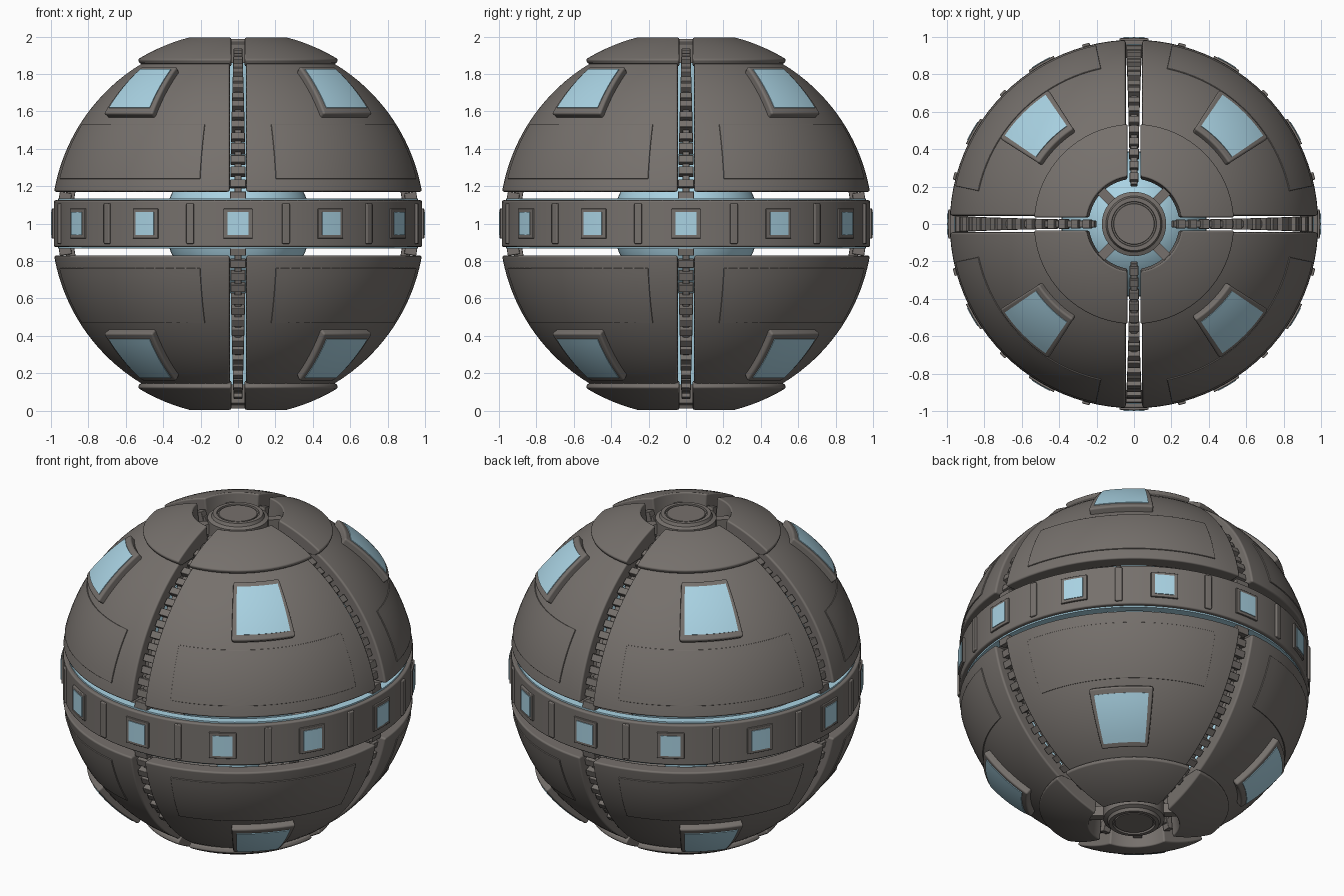
import bpy, bmesh
from math import sin, cos, asin, sqrt, radians, pi
from mathutils import Matrix, Vector

if "Cube" in bpy.data.objects:
    bpy.data.objects.remove(bpy.data.objects["Cube"], do_unlink=True)


def material(name, color, rough):
    m = bpy.data.materials.new(name)
    m.use_nodes = True
    m.diffuse_color = color
    bsdf = m.node_tree.nodes["Principled BSDF"]
    bsdf.inputs["Base Color"].default_value = color
    bsdf.inputs["Roughness"].default_value = rough
    return m


GREY = material("warm grey metal", (0.18, 0.163, 0.15, 1), 0.6)
BLUE = material("pale blue glass", (0.40, 0.65, 0.77, 1), 0.4)
CENTRE = Vector((0, 0, 1))


def finish(name, bm, mat, bevel=0):
    """Turn a bmesh centred on the origin into a shaded object."""
    bmesh.ops.recalc_face_normals(bm, faces=bm.faces)
    mesh = bpy.data.meshes.new(name)
    bm.to_mesh(mesh)
    bm.free()
    mesh.materials.append(mat)
    ob = bpy.data.objects.new(name, mesh)
    ob.location = CENTRE
    bpy.context.collection.objects.link(ob)
    bpy.ops.object.select_all(action='DESELECT')
    ob.select_set(True)
    bpy.context.view_layer.objects.active = ob
    bpy.ops.object.shade_smooth_by_angle(angle=radians(30))
    if bevel:
        mod = ob.modifiers.new("soft edges", 'BEVEL')
        mod.width = bevel
        mod.segments = 2
        mod.limit_method = 'ANGLE'
        mod.angle_limit = radians(40)
        mod.harden_normals = True
    return ob


def repeat(bm, count, mirror=True):
    """Copy the geometry around z, and below the equator as well."""
    base = bm.verts[:] + bm.edges[:] + bm.faces[:]
    signs = (1, -1) if mirror else (1,)
    for k in range(count):
        for s in signs:
            if k == 0 and s == 1:
                continue
            new = bmesh.ops.duplicate(bm, geom=base)["geom"]
            verts = [v for v in new if isinstance(v, bmesh.types.BMVert)]
            m = Matrix.Rotation(2 * pi * k / count, 4, 'Z') @ Matrix.Diagonal((1, 1, s, 1))
            bmesh.ops.transform(bm, matrix=m, verts=verts)
    return bm


def arc(r, z0, z1, n):
    """Points (rho, z) on a sphere between two heights."""
    zs = [z0 + (z1 - z0) * i / n for i in range(n + 1)]
    return [(sqrt(r * r - z * z), z) for z in zs]


def sweep(outer, inner, az=None, gap=None, steps=16):
    """Solid between two profiles, over an angle range or a quadrant less a flat gap."""
    bm = bmesh.new()
    rows = []
    for i in range(steps + 1):
        row = []
        for rho, z in outer + inner[::-1]:
            if gap:
                a0 = asin(gap / rho)
                a1 = pi / 2 - a0
            else:
                a0, a1 = radians(az[0]), radians(az[1])
            a = a0 + (a1 - a0) * i / steps
            row.append(bm.verts.new((rho * cos(a), rho * sin(a), z)))
        rows.append(row)
    n = len(rows[0])
    for p, q in zip(rows, rows[1:]):
        for j in range(n):
            k = (j + 1) % n
            bm.faces.new((p[j], p[k], q[k], q[j]))
    for row in (rows[0], rows[-1]):
        for j in range(n // 2 - 1):
            bm.faces.new((row[j], row[j + 1], row[n - 2 - j], row[n - 1 - j]))
    return bm


def patch(r0, r1, az, el, steps=10):
    """Curved slab on the sphere, between elevations."""
    lo, hi = sin(radians(el[0])), sin(radians(el[1]))
    return sweep(arc(r1, r1 * lo, r1 * hi, 8), arc(r0, r0 * lo, r0 * hi, 8), az, steps=steps)


def strip(r0, r1, half, az, steps=2):
    """Upright slab on the belt."""
    return sweep([(r1, -half), (r1, half)], [(r0, -half), (r0, half)], az, steps=steps)


def lathe(points, steps=48):
    bm = bmesh.new()
    vs = [bm.verts.new((x, 0, z)) for x, z in points]
    es = [bm.edges.new(e) for e in zip(vs, vs[1:])]
    bmesh.ops.spin(bm, geom=vs + es, axis=(0, 0, 1), cent=(0, 0, 0),
                   angle=2 * pi, steps=steps, use_duplicate=False)
    bmesh.ops.remove_doubles(bm, verts=bm.verts, dist=0.0001)
    return bm


def box(bm, size, matrix):
    bmesh.ops.create_cube(bm, size=1, matrix=matrix @ Matrix.Diagonal((*size, 1)))


# Eight shell plates with raised lower panels
shell = sweep(arc(1.0, 0.17, 0.865, 20), arc(0.91, 0.17, 0.84, 20), gap=0.044, steps=24)
finish("shell_plates", repeat(shell, 4), GREY, 0.012)
panel = patch(0.98, 1.006, (12, 78), (13.8, 32), 20)
finish("shell_panels", repeat(panel, 4), GREY, 0.003)

# Corner windows
frame = patch(0.96, 1.038, (32.5, 57.5), (34.5, 54.3))
finish("window_frames", repeat(frame, 4), GREY, 0.012)
glass = patch(1.034, 1.042, (34.4, 55.6), (36.5, 52.4))
finish("window_glass", repeat(glass, 4), BLUE)

# Polar cap plates around a round opening
cap_outer = [(0.53, 0.86)] + arc(1.03, 0.878, 0.998, 8)
cap_inner = [(0.50 - 0.26 * i / 9, 0.84 + 0.01 * i / 9) for i in range(10)]
finish("polar_caps", repeat(sweep(cap_outer, cap_inner, gap=0.035), 4), GREY, 0.01)

# Polar hubs with a ring groove, struts and axle
hub = lathe([(0, 0.985), (0.108, 0.985), (0.11, 0.975), (0.118, 0.975), (0.12, 0.988),
             (0.142, 0.988), (0.15, 0.97), (0.172, 0.96), (0.172, 0.86), (0, 0.86)])
finish("polar_hubs", repeat(hub, 1), GREY)
struts = bmesh.new()
box(struts, (0.14, 0.05, 0.06), Matrix.Rotation(pi / 4, 4, 'Z') @ Matrix.Translation((0.21, 0, 0.91)))
finish("hub_struts", repeat(struts, 4), GREY)
finish("axle", lathe([(0, 0.87), (0.12, 0.87), (0.12, -0.87), (0, -0.87)], 24), BLUE)

# Glowing core
core = bmesh.new()
bmesh.ops.create_uvsphere(core, u_segments=48, v_segments=24, radius=0.39)
finish("core", core, BLUE)

# Toothed tracks in the gaps between the plates
track = bmesh.new()
for i in range(17):
    el = 9 + i * 4.1
    m = Matrix.Rotation(-radians(el), 4, 'Y')
    width = 0.086 - 0.0025 * i
    box(track, (0.05, 0.036, 0.075), m @ Matrix.Translation((0.91, 0, 0)))
    depth = 0.045 if i % 2 else 0.065
    box(track, (depth, width, 0.042), m @ Matrix.Translation((0.935, 0, 0)))
finish("toothed_tracks", repeat(track, 4), GREY, 0.004)

# Equator belt with inner liner
BELT = 0.125
belt = lathe([(0.94, -BELT), (0.985, -BELT), (0.985, BELT), (0.94, BELT), (0.94, -BELT)], 96)
finish("belt", belt, GREY, 0.01)
LINER = 0.134
liner = lathe([(0.915, -LINER), (0.962, -LINER), (0.962, LINER), (0.915, LINER), (0.915, -LINER)], 96)
finish("belt_liner", liner, BLUE)

# Belt windows and ribs, twelve of each
finish("belt_window_frames", repeat(strip(0.97, 0.996, 0.08, (-4.5, 4.5)), 12, False), GREY, 0.004)
finish("belt_window_glass", repeat(strip(0.992, 1.0, 0.062, (-3.2, 3.2)), 12, False), BLUE)
finish("belt_ribs", repeat(strip(0.97, 0.998, 0.108, (13.8, 16.2)), 12, False), GREY, 0.006)
